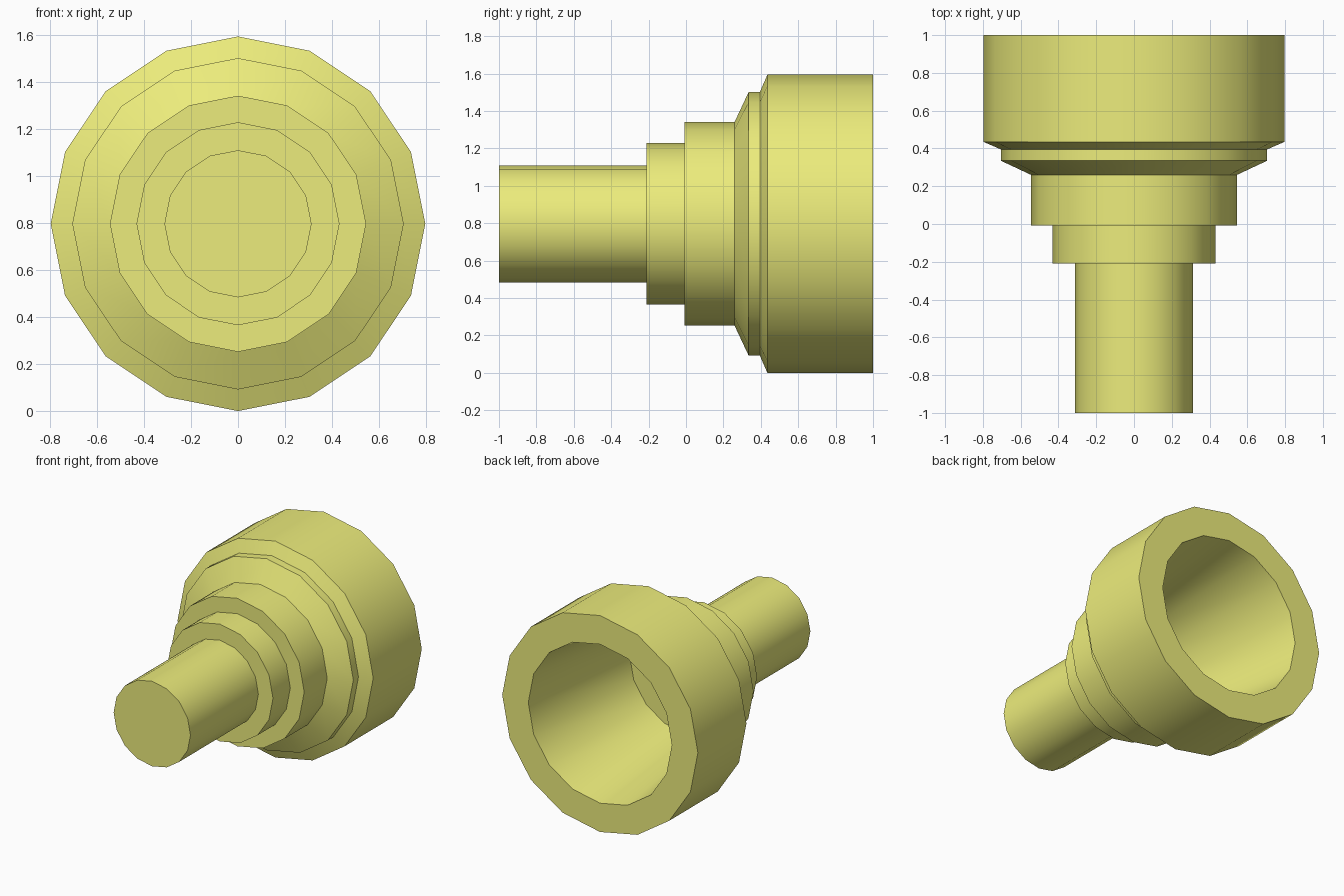
import bpy, bmesh
from math import pi, radians, sin, cos

if "Cube" in bpy.data.objects:
    bpy.data.objects.remove(bpy.data.objects["Cube"])

SIDES = 16
CENTRE_Z = 0.797

yellow = bpy.data.materials.new("yellow")
yellow.diffuse_color = (0.84, 0.84, 0.2, 1)
yellow.use_nodes = True
yellow.node_tree.nodes["Principled BSDF"].inputs["Base Color"].default_value = yellow.diffuse_color


def lathe(name, profile):
    """Turn (radius, y) points around the y axis; radius 0 closes to a pole."""
    bm = bmesh.new()
    rings = []
    for r, y in profile:
        if r == 0:
            rings.append([bm.verts.new((0, y, 0))] * SIDES)
        else:
            rings.append([bm.verts.new((r * sin(2 * pi * i / SIDES), y,
                                        r * cos(2 * pi * i / SIDES)))
                          for i in range(SIDES)])
    for a, b in zip(rings, rings[1:]):
        for i in range(SIDES):
            j = (i + 1) % SIDES
            quad = (a[i], a[j], b[j], b[i])
            bm.faces.new(list(dict.fromkeys(quad)))
    # profiles run from the front, outside, to the back: outward winding
    for f in bm.faces:
        f.normal_flip()
    bm.normal_update()
    # merge the flat end fans into single faces
    bmesh.ops.dissolve_verts(bm, verts=[v for v in bm.verts
                                        if v.co.x == 0 and v.co.z == 0])
    if bm.faces and max(bm.faces, key=lambda f: f.calc_center_median().z).normal.z < 0:
        bmesh.ops.reverse_faces(bm, faces=bm.faces[:])
    mesh = bpy.data.meshes.new(name)
    bm.to_mesh(mesh)
    bm.free()
    mesh.materials.append(yellow)
    obj = bpy.data.objects.new(name, mesh)
    obj.location.z = CENTRE_Z
    bpy.context.collection.objects.link(obj)
    bpy.ops.object.select_all(action='DESELECT')
    obj.select_set(True)
    bpy.context.view_layer.objects.active = obj
    bpy.ops.object.shade_smooth_by_angle(angle=radians(30))


# Solid shaft with its stepped collar, open where it meets the socket
lathe("shaft", [(0, -1), (0.313, -1), (0.313, -0.21),
                (0.432, -0.21), (0.432, -0.008)])

# Stepped socket: outer wall, rim, tapered bore and bore floor
lathe("socket", [(0.432, -0.008), (0.545, -0.008), (0.545, 0.26),
                 (0.705, 0.335), (0.705, 0.395), (0.797, 0.435),
                 (0.797, 1), (0.585, 1), (0.46, 0), (0, 0)])
